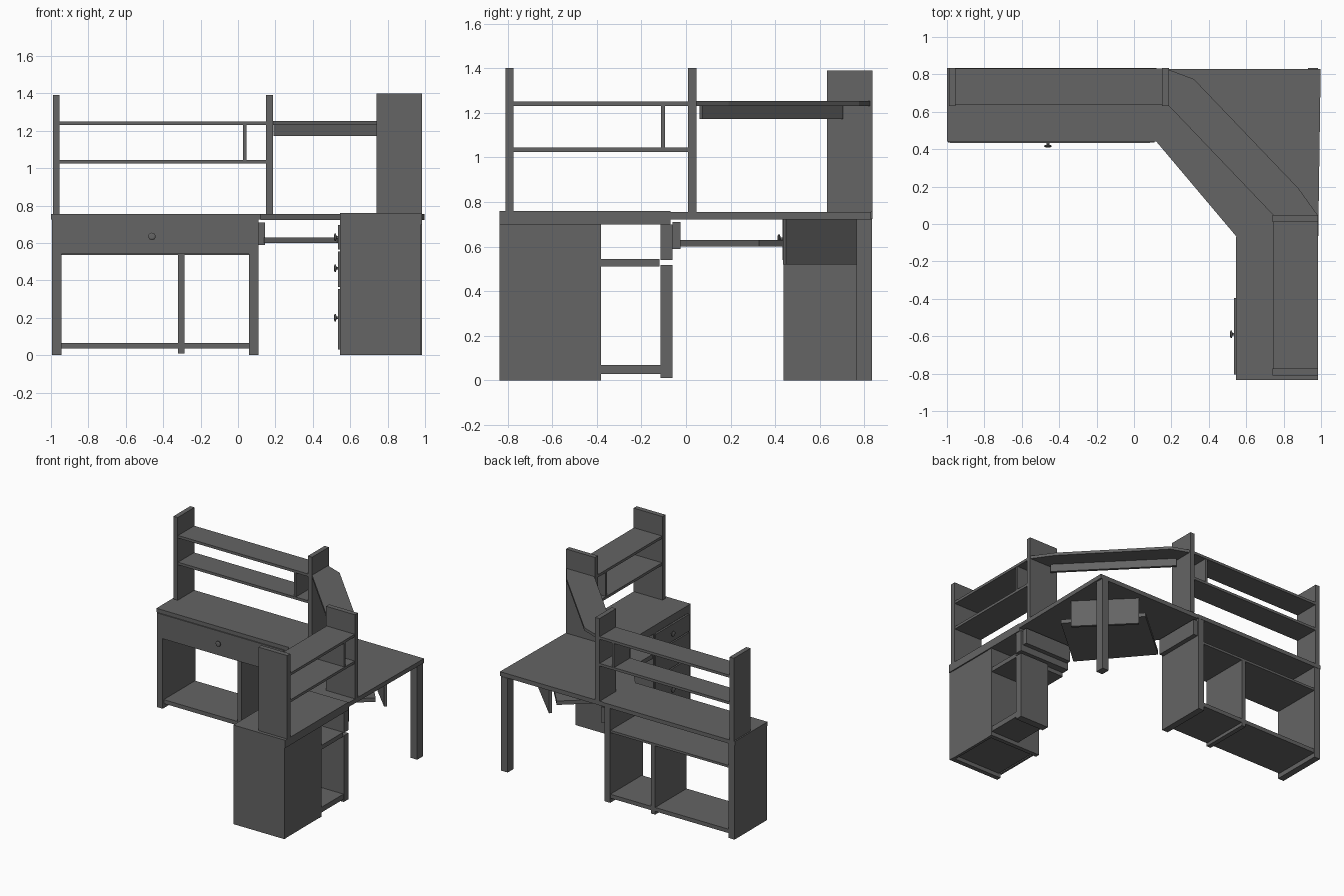
import bpy, math

if "Cube" in bpy.data.objects:
    bpy.data.objects.remove(bpy.data.objects["Cube"])

# Dark grey finish shared by every part
finish = bpy.data.materials.new("dark_finish")
finish.diffuse_color = (.128, .128, .128, 1)
finish.use_nodes = True
finish.node_tree.nodes["Principled BSDF"].inputs["Base Color"].default_value = finish.diffuse_color


def mesh(name, verts, faces):
    me = bpy.data.meshes.new(name)
    me.from_pydata(verts, [], faces)
    me.update()
    me.materials.append(finish)
    ob = bpy.data.objects.new(name, me)
    bpy.context.collection.objects.link(ob)
    return ob


def slab(name, outline, z0, z1):
    """Extrude a counter-clockwise plan outline from z0 to z1."""
    n = len(outline)
    verts = [(x, y, z) for z in (z0, z1) for x, y in outline]
    faces = [tuple(reversed(range(n))), tuple(range(n, 2 * n))]
    faces += [(i, (i + 1) % n, n + (i + 1) % n, n + i) for i in range(n)]
    return mesh(name, verts, faces)


def box(name, x0, x1, y0, y1, z0, z1):
    return slab(name, [(x0, y0), (x1, y0), (x1, y1), (x0, y1)], z0, z1)


def board(name, a, b, depth, z0, z1):
    """Board with one edge on line a-b in plan, depth to the left of a-b."""
    dx, dy = b[0] - a[0], b[1] - a[1]
    l = math.hypot(dx, dy)
    nx, ny = -dy / l * depth, dx / l * depth
    return slab(name, [a, b, (b[0] + nx, b[1] + ny), (a[0] + nx, a[1] + ny)], z0, z1)


def knob(name, loc, rot):
    """Turned knob: stem and flared head along local +z."""
    prof, n = [(.007, 0), (.007, .008), (.020, .012), (.020, .018), (.012, .022)], 16
    verts = [(r * math.cos(2 * math.pi * i / n), r * math.sin(2 * math.pi * i / n), z)
             for r, z in prof for i in range(n)]
    faces = [(k * n + i, k * n + (i + 1) % n, (k + 1) * n + (i + 1) % n, (k + 1) * n + i)
             for k in range(len(prof) - 1) for i in range(n)]
    faces += [tuple(reversed(range(n))), tuple(range((len(prof) - 1) * n, len(prof) * n))]
    ob = mesh(name, verts, faces)
    ob.location, ob.rotation_euler = loc, rot


# Desktops
box("left_desktop", -1, .12, .44, .835, .725, .755)
box("right_desktop", .545, .985, -.835, -.07, .70, .76)
slab("corner_desktop", [(.12, .44), (.55, -.07), (.985, -.07), (.998, .83), (.12, .83)], .722, .755)
box("corner_leg", .93, .985, .765, .833, 0, .722)

# Left wing: side panels, divider, shelves and drawer
box("left_outer_side", -.995, -.945, .437, .833, 0, .725)
box("left_inner_side", .06, .11, .437, .833, 0, .725)
box("left_divider", -.32, -.285, .45, .83, .01, .54)
box("left_bottom_shelf", -.945, .06, .45, .83, .035, .065)
box("left_drawer_shelf", -.945, .06, .45, .83, .537, .555)
box("left_drawer_front", -.985, .085, .432, .447, .54, .725)
knob("left_drawer_knob", (-.46, .432, .635), (math.pi / 2, 0, 0))

# Right wing: drawer cabinet
box("cabinet_outer_side", .545, .978, -.835, -.80, 0, .70)
box("cabinet_inner_side", .545, .978, -.415, -.382, 0, .70)
box("cabinet_back", .955, .976, -.80, -.415, 0, .70)
box("cabinet_bottom", .56, .955, -.80, -.415, .03, .06)
for i, (z0, z1, zk) in enumerate([(.03, .355, .20), (.365, .555, .465), (.565, .695, .63)]):
    box(f"cabinet_drawer_{i}", .535, .55, -.805, -.395, z0, z1)
    knob(f"cabinet_knob_{i}", (.535, -.59, zk), (0, -math.pi / 2, 0))

# Right wing: open shelves, shallower below than above
box("open_side", .735, .978, -.115, -.06, .01, .518)
box("open_bottom_shelf", .735, .975, -.382, -.115, .03, .07)
box("open_upper_shelf", .55, .975, -.382, -.118, .512, .545)
box("open_side_top", .55, .978, -.115, -.06, .54, .70)

# Keyboard tray, its side brackets and the diagonal back board
box("left_bracket", .11, .145, .45, .82, .59, .71)
box("right_bracket", .56, .96, -.06, -.025, .59, .71)
board("keyboard_tray", (.53, -.025), (.14, .43), -.54, .60, .63)
board("diagonal_back_board", (.60, .77), (.935, .435), .02, .52, .722)

# Hutch posts
for name, x in (("outer", -.99), ("inner", .15)):
    box(f"left_hutch_{name}_post", x, x + .036, .632, .835, .755, 1.39)
for name, y in (("outer", -.81), ("inner", .01)):
    box(f"right_hutch_{name}_post", .74, .985, y, y + .037, .755, 1.40)

# Hutch shelves and small dividers
for name, z in (("lower", 1.025), ("upper", 1.23)):
    box(f"left_hutch_{name}_shelf", -.955, .15, .637, .832, z, z + .02)
    box(f"right_hutch_{name}_shelf", .745, .983, -.774, .01, z, z + .02)
box("left_hutch_divider", .028, .045, .64, .83, 1.045, 1.23)
box("right_hutch_divider", .75, .98, -.112, -.095, 1.045, 1.23)

# Corner shelf with apron
slab("corner_shelf", [(.186, .632), (.745, .047), (.982, .047), (.88, .19), (.32, .775), (.186, .825)], 1.23, 1.252)
board("corner_shelf_apron", (.19, .69), (.81, .06), .02, 1.172, 1.23)
